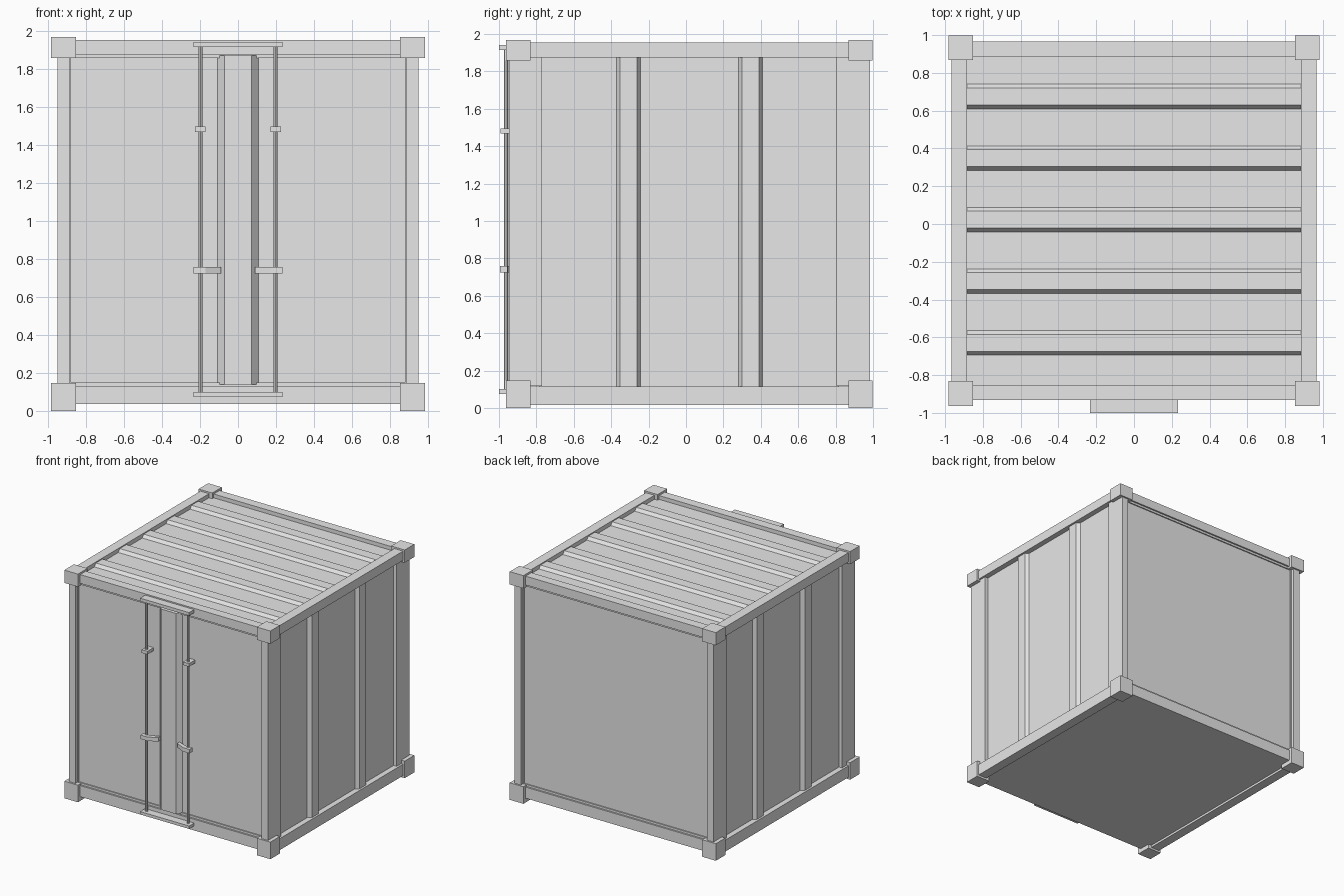
import bpy, bmesh
from mathutils import Vector

old = bpy.data.objects.get("Cube")
if old:
    bpy.data.objects.remove(old, do_unlink=True)

grey = bpy.data.materials.new("plain_grey")
grey.use_nodes = True
grey.diffuse_color = (0.8, 0.8, 0.8, 1)
grey.node_tree.nodes["Principled BSDF"].inputs["Base Color"].default_value = (0.8, 0.8, 0.8, 1)

MID = 0.0175          # middle of the container body along y
HALF = 0.98           # half length of the body, to the corner castings
FRONT = MID - HALF


def prism(name, points, axis, lo, hi):
    """Extrude a 2D outline along an axis; x takes (y, z), y takes (x, z), z takes (x, y)."""
    bm = bmesh.new()
    verts = []
    for a, b in points:
        co = [a, b]
        co.insert("xyz".index(axis), lo)
        verts.append(bm.verts.new(co))
    face = bm.faces.new(verts)
    new = bmesh.ops.extrude_face_region(bm, geom=[face])["geom"]
    shift = Vector((0, 0, 0))
    shift["xyz".index(axis)] = hi - lo
    bmesh.ops.translate(bm, vec=shift, verts=[v for v in new if isinstance(v, bmesh.types.BMVert)])
    bmesh.ops.recalc_face_normals(bm, faces=bm.faces)
    mesh = bpy.data.meshes.new(name)
    bm.to_mesh(mesh)
    bm.free()
    mesh.materials.append(grey)
    obj = bpy.data.objects.new(name, mesh)
    bpy.context.scene.collection.objects.link(obj)
    return obj


def box(name, x, y, z):
    (x0, x1), (y0, y1) = sorted(x), sorted(y)
    return prism(name, [(x0, y0), (x1, y0), (x1, y1), (x0, y1)], "z", *z)


def ribbed(start, end, base, top, ribs):
    """Outline of a sheet with raised trapezoid ribs, as (along, height)."""
    pts = [(start, base)]
    for c in ribs:
        pts += [(c - 0.065, base), (c - 0.045, top), (c + 0.045, top), (c + 0.065, base)]
    return pts + [(end, base), (end, base - 0.03), (start, base - 0.03)]


LOW, HIGH = 0.147, 1.857      # inner heights of the corner castings
ends = (("front", -1), ("back", 1))
sides = (("left", 1), ("right", -1))

# Corner castings and corner posts
for en, e in ends:
    for sn, s in sides:
        x = (s * 0.853, s * 0.983)
        y = (MID + e * HALF, MID + e * (HALF - 0.13))
        box(f"{en}_{sn}_bottom_corner", x, y, (0, LOW))
        box(f"{en}_{sn}_top_corner", x, y, (HIGH, 1.967))
        box(f"{en}_{sn}_post", (s * 0.887, s * 0.95),
            (MID + e * 0.965, MID + e * 0.787), (LOW - 0.03, HIGH + 0.02))

# End rails and the narrow frame behind them
for en, e in ends:
    y = (MID + e * 0.949, MID + e * 0.87)
    box(f"{en}_bottom_rail", (-0.86, 0.86), y, (0.036, 0.132))
    box(f"{en}_top_rail", (-0.86, 0.86), y, (1.875, 1.951))
    y = (MID + e * 0.935, MID + e * 0.9)
    box(f"{en}_frame_bottom", (-0.89, 0.89), y, (0.1, 0.15))
    box(f"{en}_frame_top", (-0.89, 0.89), y, (HIGH, 1.9))
    for sn, s in sides:
        box(f"{en}_frame_{sn}", (s * 0.879, s * 0.9), y, (0.1, 1.9))

# Side rails and ribbed side walls
for sn, s in sides:
    x, y = (s * 0.884, s * 0.967), (MID - 0.86, MID + 0.86)
    box(f"{sn}_bottom_rail", x, y, (0.017, 0.116))
    box(f"{sn}_top_rail", x, y, (1.873, 1.953))
    outline = ribbed(MID - 0.8, MID + 0.8, 0.92, 0.95, (-0.307, 0.345))
    prism(f"{sn}_wall", [(s * h, a) for a, h in outline], "z", 0.1, 1.89)

# Ribbed roof, floor and plain back wall
outline = ribbed(MID - 0.88, MID + 0.88, 1.918, 1.944, [0.023 + 0.326 * i for i in range(-2, 3)])
prism("roof", outline, "x", -0.89, 0.89)
box("floor", (-0.89, 0.89), (MID - 0.9, MID + 0.9), (0.036, 0.07))
box("back_wall", (-0.9, 0.9), (MID + 0.89, MID + 0.925), (0.1, 1.9))

# Two doors, each with half of the raised centre ridge
DOOR = -0.908
for sn, s in sides:
    outline = [(0, DOOR - 0.04), (0.071, DOOR - 0.04), (0.107, DOOR), (0.9, DOOR),
               (0.9, DOOR + 0.035), (0, DOOR + 0.035)]
    prism(f"{sn}_door", [(s * a, b) for a, b in outline], "z", 0.14, 1.87)

# Locking gear: keeper plates, rods, brackets and bent handles
box("bottom_keeper", (-0.234, 0.234), (-1, -0.92), (0.075, 0.1))
box("top_keeper", (-0.234, 0.234), (-1, -0.92), (1.913, 1.94))
for sn, s in sides:
    bpy.ops.mesh.primitive_cylinder_add(vertices=8, radius=0.011, depth=1.83,
                                        location=(s * 0.198, -0.962, 1.007))
    rod = bpy.context.object
    rod.name = f"{sn}_lock_rod"
    rod.data.materials.append(grey)
    bpy.ops.object.shade_smooth_by_angle()
    box(f"{sn}_rod_bracket", (s * 0.17, s * 0.227), (-0.992, DOOR + 0.01), (1.468, 1.495))
    outline = [(0.234, -0.995), (0.17, -0.995), (0.09, -0.955), (0.09, -0.925),
               (0.17, -0.955), (0.234, -0.955)]
    prism(f"{sn}_handle", [(s * a, b) for a, b in outline], "z", 0.724, 0.758)
